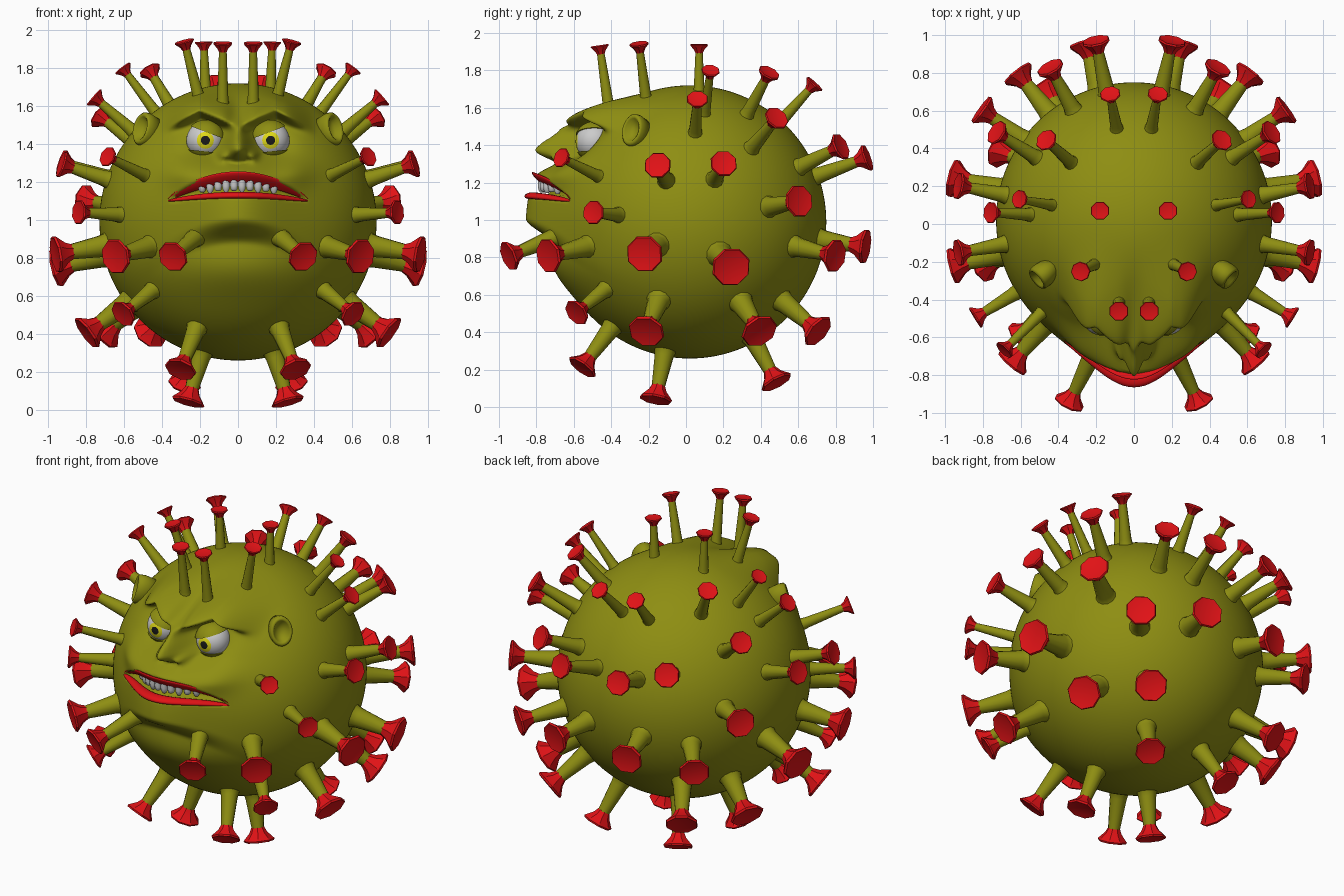
import bpy, bmesh
from math import sin, cos, pi, sqrt, exp
from mathutils import Vector

if "Cube" in bpy.data.objects:
    bpy.data.objects.remove(bpy.data.objects["Cube"])

C, R = Vector((0, .02, .99)), .73


def material(name, col):
    m = bpy.data.materials.new(name)
    m.diffuse_color = (*col, 1)
    m.use_nodes = True
    m.node_tree.nodes["Principled BSDF"].inputs["Base Color"].default_value = m.diffuse_color
    return m


OLIVE = material("olive_skin", (.27, .27, .006))
RED = material("red", (.75, .006, .008))
WHITE = material("white", (.75, .75, .77))
YELLOW = material("yellow", (.75, .7, .01))
BLACK = material("black", (.01, .01, .01))


def finish(bm, name, mats, angle=None):
    bmesh.ops.recalc_face_normals(bm, faces=bm.faces)
    me = bpy.data.meshes.new(name)
    bm.to_mesh(me)
    bm.free()
    for m in mats:
        me.materials.append(m)
    ob = bpy.data.objects.new(name, me)
    bpy.context.collection.objects.link(ob)
    if angle is not None:
        bpy.context.view_layer.objects.active = ob
        ob.select_set(True)
        bpy.ops.object.shade_smooth_by_angle(angle=angle)
        ob.select_set(False)
    return ob


def skin(bm, rings):
    n = len(rings[0])
    vs = [[bm.verts.new(p) for p in r] for r in rings]
    for a, b in zip(vs, vs[1:]):
        for i in range(n):
            bm.faces.new((a[i], a[(i + 1) % n], b[(i + 1) % n], b[i]))
    bm.faces.new(vs[0])
    bm.faces.new(vs[-1])


def lathe(bm, origin, axis, profile, sides, xs=1):
    q = axis.to_track_quat('Z', 'Y')
    skin(bm, [[origin + q @ Vector((r * xs * cos(2 * pi * (i + .5) / sides),
                                    r * sin(2 * pi * (i + .5) / sides), h))
               for i in range(sides)] for r, h in profile])


def step(a, b, t):
    t = min(1, max(0, (t - a) / (b - a)))
    return t * t * (3 - 2 * t)


def bump(x, z, cx, cz, sx, up, down=None):
    s = up if z > cz or down is None else down
    return exp(-((x - cx) / sx) ** 2 - ((z - cz) / s) ** 2)


# mouth outline: frown-shaped upper and lower edges
def arch(x):
    return max(0, 1 - (x / .37) ** 2)


def mouth_top(x):
    return 1.11 + .14 * arch(x) ** .85


def mouth_low(x):
    return 1.105 + .03 * arch(x)


# forward push of the face over the sphere
def muzzle(x, z):
    edge = .97 - .8 * x * x
    return .145 * exp(-(x / .26) ** 2) * step(edge - .1, edge + .04, z) * (1 - step(1.22, 1.36, z))


def push(x, z):
    x = abs(x)
    d = muzzle(x, z)
    d = max(d, .21 * bump(x, z, 0, 1.38, .04 + .25 * max(0, min(.12, 1.5 - z)), .14, .065))
    d += .07 * bump(x, z, .08, 1.335, .03, .03)                     # nostril wings
    zb = 1.50 + .42 * x if x < .2 else 1.584 - .5 * (x - .2)
    dz = z - zb
    brow = exp(-(dz / (.11 if dz > 0 else .035)) ** 2) * (1 - step(.24, .42, x))
    d += .19 * brow * (1 - .75 * exp(-(x / .05) ** 2))
    d -= .07 * bump(x, z, .175, 1.41, .10, .08)                     # eye socket
    d += .035 * bump(x, z, .3, 1.25, .1, .08)                       # cheek
    d += .04 * bump(x, z, 0, .74, .38, .14)                         # double chin
    if x < .37:
        t, l = mouth_top(x), mouth_low(x)
        d -= .11 * step(t, t - .05, z) * step(l - .015, l + .005, z) * arch(x) ** .5
    return d


def front(x, z):
    return C.y - sqrt(max(0, R * R - x * x - (z - C.z) ** 2))


# body with sculpted face
bm = bmesh.new()
bmesh.ops.create_icosphere(bm, subdivisions=7, radius=R)
for v in bm.verts:
    w = step(.05, .3, -v.co.y)
    v.co += C
    if w > 0:
        v.co.y -= w * push(v.co.x, v.co.z)
finish(bm, "body", [OLIVE], pi)

# lips: lofted ellipses along the mouth outline
N = 40
bm_up, bm_lo = [], []
for i in range(N + 1):
    x = -.37 * cos(pi * i / N)
    k = arch(x) ** .5 + .03
    for out, z, back, long, thin in (
            (bm_up, mouth_top(x) - .028 * k, .03 * k, Vector((0, .036, -.034)), Vector((0, -.008, -.008))),
            (bm_lo, mouth_low(x) - .004, .012 * k, Vector((0, .035, .004)), Vector((0, 0, .017)))):
        c = Vector((x, front(x, z) - muzzle(x, z) + back, z))
        out.append([c + k * (long * cos(a * pi / 6) + thin * sin(a * pi / 6)) for a in range(12)])
for name, rings in (("upper_lip", bm_up), ("lower_lip", bm_lo)):
    bm = bmesh.new()
    skin(bm, rings)
    finish(bm, name, [RED], pi)

# teeth
bm = bmesh.new()
for i in range(10):
    x = (i - 4.5) * .042
    y = front(x, 1.17) - muzzle(x, 1.17) + .06
    z = mouth_low(x) + .045
    lathe(bm, Vector((x, y, z)), Vector((0, 0, -1)),
          [(.021, -.03), (.022, 0), (.019, .018), (.01, .026 + .006 * (i % 2))], 8)
finish(bm, "teeth", [WHITE], .8)

# eyes, eyelids and ears on both sides
for s, side in ((-1, "left"), (1, "right")):
    c = Vector((s * .172, -.49, 1.42))
    r = .1
    bm = bmesh.new()
    skin(bm, [[c + r * Vector((sin(t) * cos(a * pi / 16), -cos(t), sin(t) * sin(a * pi / 16)))
               for a in range(32)] for t in [.02 + (pi - .04) * j / 28 for j in range(29)]])
    for f in bm.faces:
        m = (f.calc_center_median() - c)
        t = Vector((0, -1, 0)).angle(m) if m.length else 0
        f.material_index = 2 if t < .25 else 1 if t < .48 else 0
    finish(bm, side + "_eye", [WHITE, YELLOW, BLACK], pi)

    for lid, n, d in (("upper", Vector((-.38 * s, 0, 1)), .042), ("lower", Vector((.1 * s, 0, -1)), .058)):
        bm = bmesh.new()
        bmesh.ops.create_uvsphere(bm, u_segments=32, v_segments=24, radius=.108)
        bmesh.ops.bisect_plane(bm, geom=bm.verts[:] + bm.edges[:] + bm.faces[:],
                               plane_co=n.normalized() * d, plane_no=n, clear_inner=True)
        bmesh.ops.holes_fill(bm, edges=[e for e in bm.edges if e.is_boundary])
        bmesh.ops.translate(bm, verts=bm.verts, vec=c)
        finish(bm, side + "_" + lid + "_eyelid", [OLIVE], .7)

    bm = bmesh.new()
    lathe(bm, Vector((s * .485, -.27, 1.475)), Vector((s * .75, -.6, .25)),
          [(.075, -.08), (.09, 0), (.088, .03), (.076, .042), (.062, .034), (.045, .008), (.01, 0)], 24, .75)
    finish(bm, side + "_ear", [OLIVE], pi)

# spikes: cap centre x, y, z and cap radius (right half)
SPIKES = [
    (.08, -.46, 1.92, .052), (.28, -.25, 1.93, .052), (.18, .07, 1.925, .05), (.125, .68, 1.72, .055),
    (.46, .44, 1.78, .06), (.60, .13, 1.79, .05), (.75, .06, 1.64, .058), (.72, .48, 1.54, .068),
    (.44, .82, 1.39, .075), (.20, .96, 1.33, .075), (.68, -.66, 1.33, .055), (.92, -.15, 1.29, .073),
    (.92, .20, 1.30, .073), (.80, .60, 1.10, .088), (.83, -.49, 1.04, .065), (.25, .95, .86, .095),
    (.61, .79, .81, .09), (.64, -.73, .81, .095), (.34, -.94, .81, .083), (.95, -.22, .82, .10),
    (.95, .24, .75, .105), (.60, -.58, .51, .075), (.79, -.21, .41, .098), (.70, .39, .41, .10),
    (.46, .70, .41, .095), (.30, -.55, .22, .085), (.26, -.16, .05, .088), (.28, .48, .14, .088)]
# roots that do not point to the body centre
ROOTS = {0: (.08, -.41, 1.58), 1: (.2, -.21, 1.62), 2: (.17, .07, 1.65), 18: (.21, -.67, .92)}
stalks, caps = bmesh.new(), bmesh.new()
for i, (x, y, z, r) in enumerate(SPIKES):
    for s in (-1, 1):
        tip = Vector((s * x, y, z))
        root = C + (tip - C).normalized() * .70
        if i in ROOTS:
            a, b, c = ROOTS[i]
            root = Vector((s * a, b, c))
        axis = (tip - root).normalized()
        L = (tip - root).length + .015
        lathe(stalks, root, axis, [(r * .85, 0), (r * .66, .03), (r * .58, .06), (r * .4, L - r * .8)], 12)
        lathe(caps, root, axis, [(r * .42, L - r * .95), (r * .58, L - r * .6), (r * 1.02, L - r * .12),
                                 (r * .96, L), (r * .6, L - r * .08)], 8)
finish(stalks, "spike_stalks", [OLIVE], .8)
finish(caps, "spike_caps", [RED], .4)
